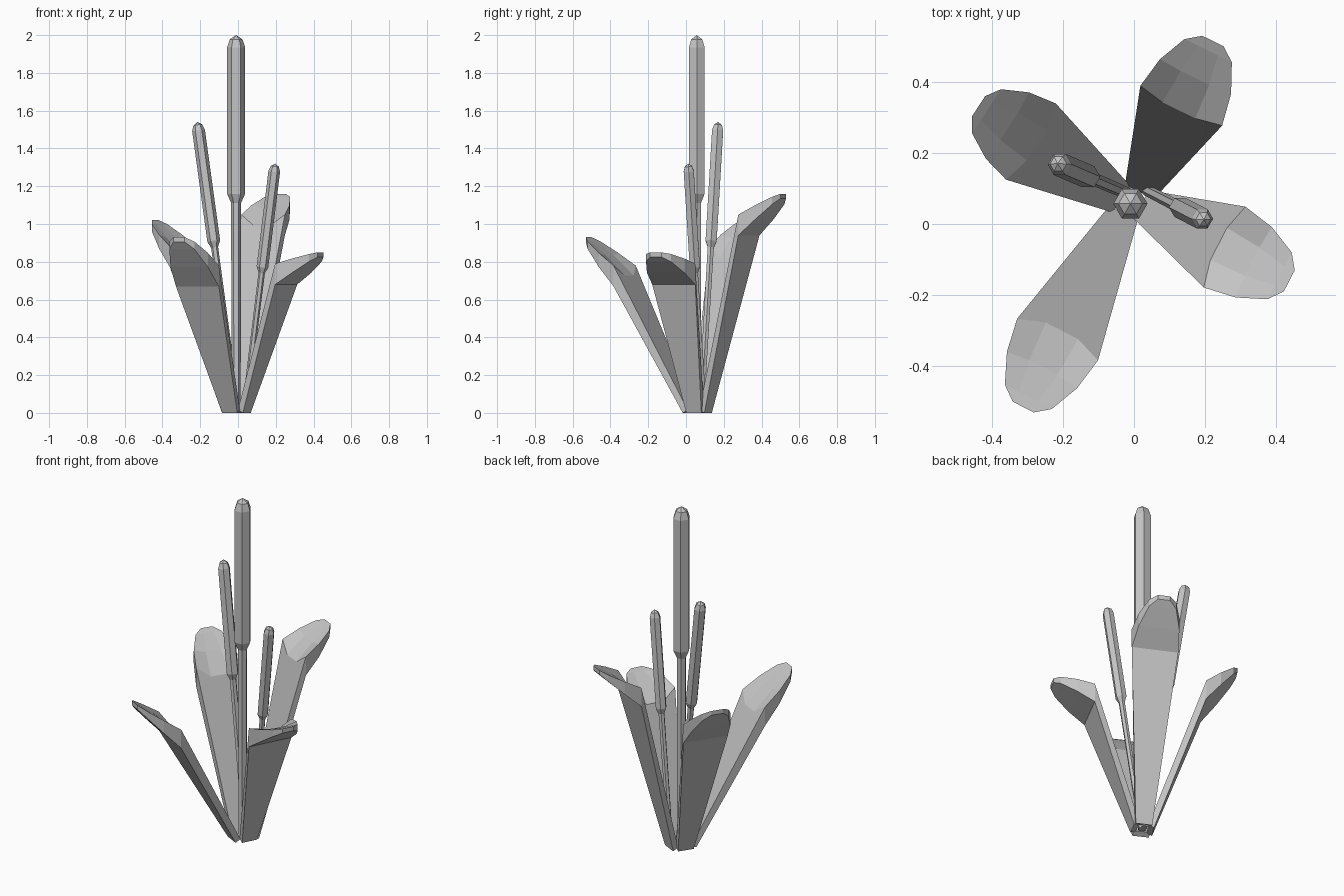
import bpy
import bmesh
from math import cos, sin, pi
from mathutils import Vector

cube = bpy.data.objects.get("Cube")
if cube:
    bpy.data.objects.remove(cube)

# Single grey material
grey = bpy.data.materials.new("plant_grey")
grey.use_nodes = True
colour = (0.55, 0.55, 0.55, 1)
grey.diffuse_color = colour
grey.node_tree.nodes["Principled BSDF"].inputs["Base Color"].default_value = colour


def finish(name, bm):
    bmesh.ops.recalc_face_normals(bm, faces=bm.faces)
    mesh = bpy.data.meshes.new(name)
    bm.to_mesh(mesh)
    bm.free()
    mesh.materials.append(grey)
    bpy.context.collection.objects.link(bpy.data.objects.new(name, mesh))


def bridge(bm, rings):
    for a, b in zip(rings, rings[1:]):
        n = len(a)
        for i in range(n):
            j = (i + 1) % n
            bm.faces.new((a[i], a[j], b[j], b[i]))


def cattail(name, base, tip, head_start, radius, sides=6):
    """Thin stem, thicker head and pointed dome along a straight axis."""
    bm = bmesh.new()
    base, tip = Vector(base), Vector(tip)
    axis = tip - base
    length = axis.length
    turn = Vector((0, 0, 1)).rotation_difference(axis)
    dome = radius * 1.35
    profile = [(0, 0.5), (head_start - radius, 0.55), (head_start, 1),
               (length - dome, 1), (length - dome * 0.35, 0.7)]
    rings = []
    for height, scale in profile:
        r = radius * scale
        rings.append([bm.verts.new(base + turn @ Vector(
            (r * cos(2 * pi * i / sides), r * sin(2 * pi * i / sides), height)))
            for i in range(sides)])
    bridge(bm, rings)
    bm.faces.new(rings[0])
    top = bm.verts.new(tip)
    for i in range(sides):
        bm.faces.new((rings[-1][i], rings[-1][(i + 1) % sides], top))
    finish(name, bm)


def leaf(name, base, bend, tip, width=0.256):
    """Thick blade that widens to a bend, then flares outward to a blunt tip."""
    bm = bmesh.new()
    base, bend, tip = Vector(base), Vector(bend), Vector(tip)
    out = (tip - base)
    out.z = 0
    out.normalize()
    side = Vector((-out.y, out.x, 0))
    rise = (bend - base).normalized()
    flare = tip - bend
    # centre, width, sag of the middle, offset to the outer face
    rows = [
        (base, 0.09, 0, out * 0.03 + Vector((0, 0, -0.015))),
        (bend, width, 0.07, Vector((0, 0, -0.11))),
        (bend + flare * 0.45, width * 0.87, 0.02, Vector((0, 0, -0.075))),
        (bend + flare * 0.85, width * 0.58, 0, Vector((0, 0, -0.04))),
        (tip, width * 0.26, 0, Vector((0, 0, -0.025))),
    ]
    rings = []
    for centre, w, sag, offset in rows:
        inner, outer = [], []
        for u in (-1, -0.4, 0.4, 1):
            across = centre + side * (u * w / 2)
            inner.append(bm.verts.new(across - rise * sag * (1 - u * u)))
            outer.append(bm.verts.new(across + offset))
        rings.append(inner + outer[::-1])
    bridge(bm, rings)
    bm.faces.new(rings[0])
    bm.faces.new(rings[-1])
    finish(name, bm)


# Three cattails
cattail("tall_cattail", (-0.01, 0.057, 0.01), (-0.01, 0.057, 2.0), 1.15, 0.048)
cattail("right_cattail", (-0.005, 0.08, 0.01), (-0.215, 0.17, 1.54), 0.91, 0.034)
cattail("left_cattail", (0.035, 0.095, 0.01), (0.197, 0.012, 1.32), 0.77, 0.031)

# Four leaves around the stems
leaf("front_leaf", (-0.03, 0.03, 0.015), (-0.215, -0.325, 0.78), (-0.312, -0.515, 0.93))
leaf("left_leaf", (0.02, 0.055, 0.015), (0.255, -0.065, 0.79), (0.437, -0.16, 0.85))
leaf("back_leaf", (0.015, 0.09, 0.015), (0.133, 0.333, 1.05), (0.222, 0.515, 1.16))
leaf("right_leaf", (-0.035, 0.07, 0.015), (-0.29, 0.232, 0.88), (-0.437, 0.332, 1.02))
